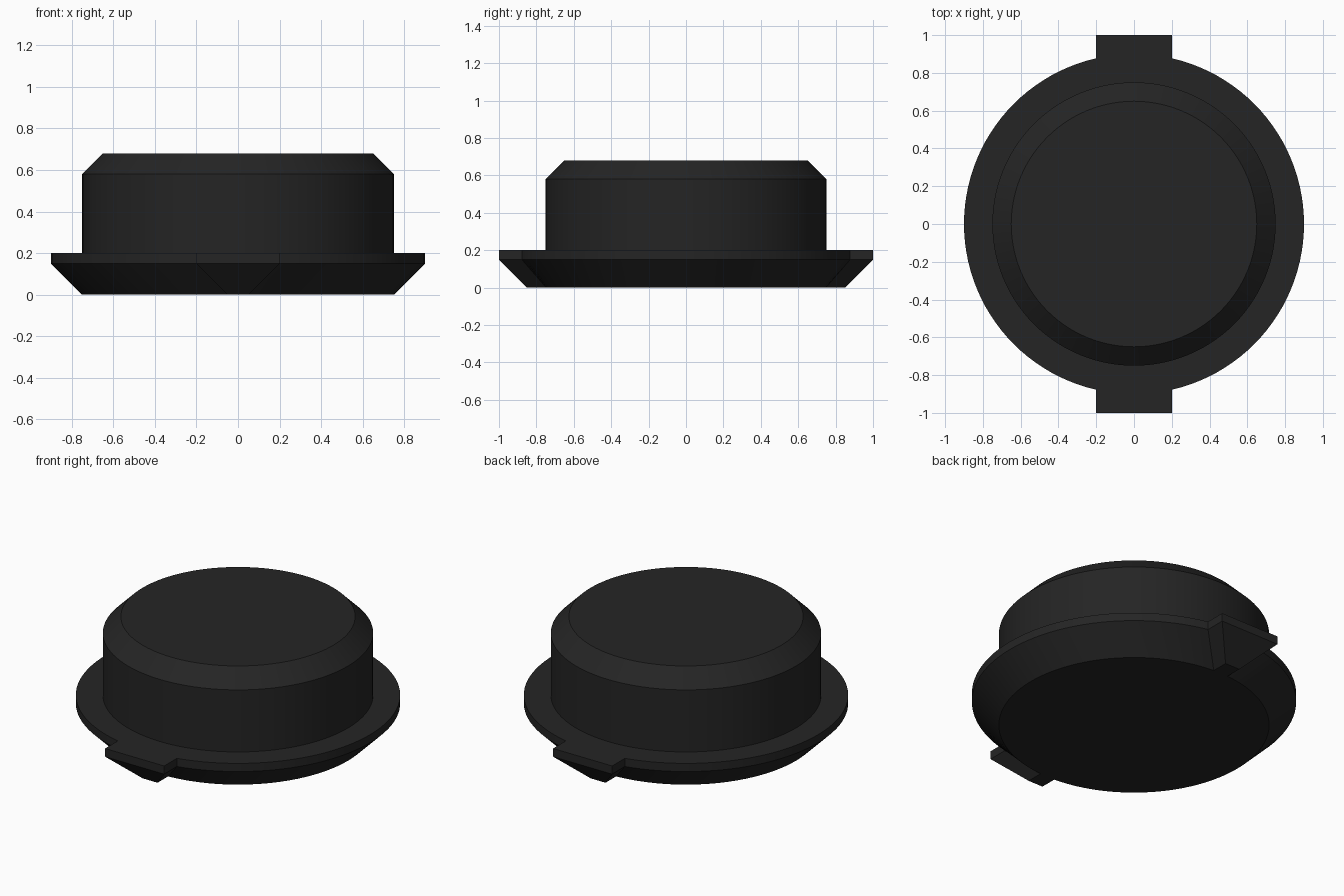
import bpy, bmesh, math

if "Cube" in bpy.data.objects:
    bpy.data.objects.remove(bpy.data.objects["Cube"])

ARC = 48   # segments along each long side arc
TAB = 8    # segments across each tab end


def flange_outline(inset):
    """Round flange outline with a square tab at +y and -y, offset inwards."""
    r, half, reach = 0.90 - inset, 0.20 - inset, 1.00 - inset
    a = math.acos(half / r)              # angle where the arc meets the tab
    pts = []
    for i in range(ARC + 1):             # right-hand arc
        t = -a + 2 * a * i / ARC
        pts.append((r * math.cos(t), r * math.sin(t)))
    for i in range(TAB + 1):             # tab end
        pts.append((half - 2 * half * i / TAB, reach))
    return pts + [(-x, -y) for x, y in pts]


def circle_like(outline, r):
    """Circle whose points lie radially under the outline points."""
    return [(r * x / math.hypot(x, y), r * y / math.hypot(x, y)) for x, y in outline]


rim = flange_outline(0.0)
sections = [
    (flange_outline(0.15), 0.00),        # bottom of the bevelled flange
    (rim, 0.15),
    (rim, 0.20),                         # flange top
    (circle_like(rim, 0.75), 0.20),      # plug wall
    (circle_like(rim, 0.75), 0.58),
    (circle_like(rim, 0.65), 0.68),      # bevelled plug top
]

# Loft the sections into one closed button body
bm = bmesh.new()
loops = [[bm.verts.new((x, y, z)) for x, y in pts] for pts, z in sections]
for low, high in zip(loops, loops[1:]):
    n = len(low)
    for i in range(n):
        j = (i + 1) % n
        bm.faces.new((low[i], low[j], high[j], high[i]))
bm.faces.new(loops[0][::-1])
bm.faces.new(loops[-1])
bmesh.ops.recalc_face_normals(bm, faces=bm.faces[:])

mesh = bpy.data.meshes.new("button_cap")
bm.to_mesh(mesh)
bm.free()
cap = bpy.data.objects.new("button_cap", mesh)
bpy.context.collection.objects.link(cap)

black = bpy.data.materials.new("black plastic")
black.diffuse_color = (0.018, 0.018, 0.018, 1.0)
black.use_nodes = True
black.node_tree.nodes["Principled BSDF"].inputs["Base Color"].default_value = black.diffuse_color
mesh.materials.append(black)

# Smooth round walls, crisp bevel edges
bpy.context.view_layer.objects.active = cap
cap.select_set(True)
bpy.ops.object.shade_smooth_by_angle(angle=math.radians(25))
